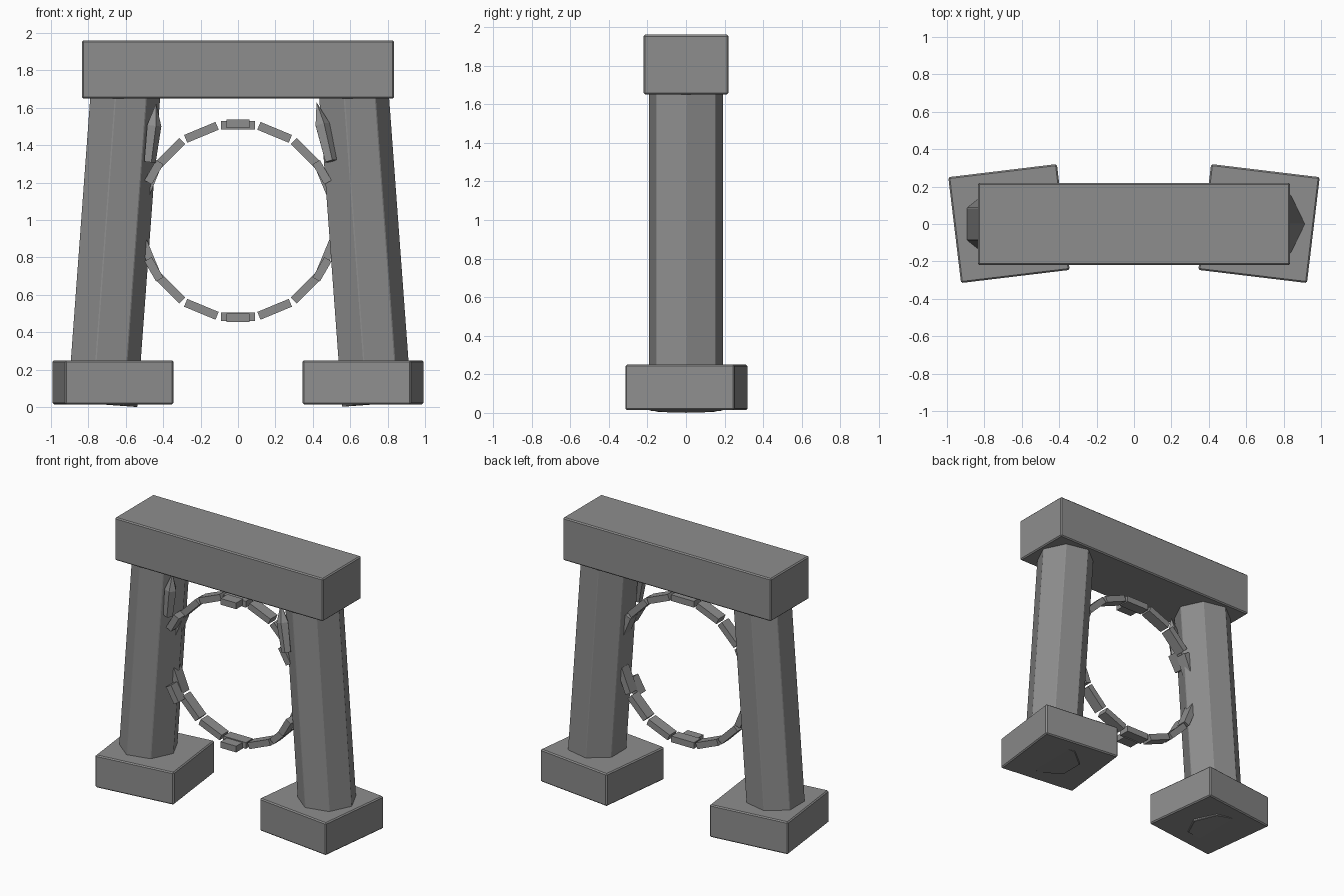
import bpy, bmesh, math
from mathutils import Vector, Matrix

if "Cube" in bpy.data.objects:
    bpy.data.objects.remove(bpy.data.objects["Cube"])

stone = bpy.data.materials.new("grey stone")
stone.diffuse_color = (0.27, 0.27, 0.27, 1)
stone.use_nodes = True
stone.node_tree.nodes["Principled BSDF"].inputs["Base Color"].default_value = stone.diffuse_color


def finish(name, bm, bevel=0.0):
    bmesh.ops.recalc_face_normals(bm, faces=bm.faces)
    me = bpy.data.meshes.new(name)
    bm.to_mesh(me)
    bm.free()
    me.materials.append(stone)
    ob = bpy.data.objects.new(name, me)
    bpy.context.collection.objects.link(ob)
    if bevel:
        mod = ob.modifiers.new("worn edge", 'BEVEL')
        mod.width = bevel
        mod.segments = 1
    return ob


def add_box(bm, size, matrix):
    bmesh.ops.create_cube(bm, size=1, matrix=matrix @ Matrix.Diagonal((*size, 1)))


def box(name, size, loc, turn=0.0, bevel=0.008):
    bm = bmesh.new()
    add_box(bm, size, Matrix.Translation(loc) @ Matrix.Rotation(turn, 4, 'Z'))
    return finish(name, bm, bevel)


def lofted(name, sides, rings, base, tip, bevel=0.0):
    """Polygon sections given as (fraction along axis, radius)."""
    base, tip = Vector(base), Vector(tip)
    axis = tip - base
    zdir = axis.normalized()
    xdir = Vector((0, 1, 0)).cross(zdir).normalized()
    ydir = zdir.cross(xdir)
    bm = bmesh.new()
    loops = []
    for t, r in rings:
        loop = []
        for i in range(sides if r else 1):
            a = math.tau * i / sides
            loop.append(bm.verts.new(base + axis * t + r * (math.cos(a) * xdir + math.sin(a) * ydir)))
        loops.append(loop)
    for lo, hi in zip(loops, loops[1:]):
        for i in range(sides):
            j = (i + 1) % sides
            if len(hi) == 1:
                bm.faces.new((lo[i], lo[j], hi[0]))
            else:
                bm.faces.new((lo[i], lo[j], hi[j], hi[i]))
    bm.faces.new(loops[0][::-1])
    if len(loops[-1]) > 1:
        bm.faces.new(loops[-1])
    return finish(name, bm, bevel)


# Lintel across the top
box("lintel", (1.67, 0.44, 0.31), (0, 0, 1.805))

# Twisted plinths and inward-leaning seven-sided columns
for side, label in ((-1, "left"), (1, "right")):
    box(label + "_plinth", (0.585, 0.57, 0.235), (side * 0.6685, 0.0025, 0.1325), -side * 0.12)
    lofted(label + "_column", 7, ((0, 0.197), (1, 0.197)),
           (side * 0.733, 0, 0.0148), (side * 0.608, 0, 1.71), 0.004)

# Segmented ring, and the small marker blocks on its front face
CENTRE = Matrix.Translation((0, 0, 0.996))


def around(name, count, radius, size, y):
    bm = bmesh.new()
    for i in range(count):
        turn = Matrix.Rotation(math.tau * i / count, 4, 'Y')
        add_box(bm, size, CENTRE @ turn @ Matrix.Translation((0, y, radius)))
    finish(name, bm)


around("ring_segments", 16, 0.512, (0.182, 0.08, 0.045), 0)
around("ring_markers", 6, 0.519, (0.125, 0.08, 0.045), -0.07)

# Pointed shards on the inner faces of the columns
SHARD = ((0, 0.034), (0.62, 0.042), (1, 0))
lofted("left_shard", 5, SHARD, (-0.474, -0.12, 1.31), (-0.438, -0.125, 1.625))
lofted("right_shard", 5, SHARD, (0.495, -0.15, 1.315), (0.420, -0.11, 1.63))
